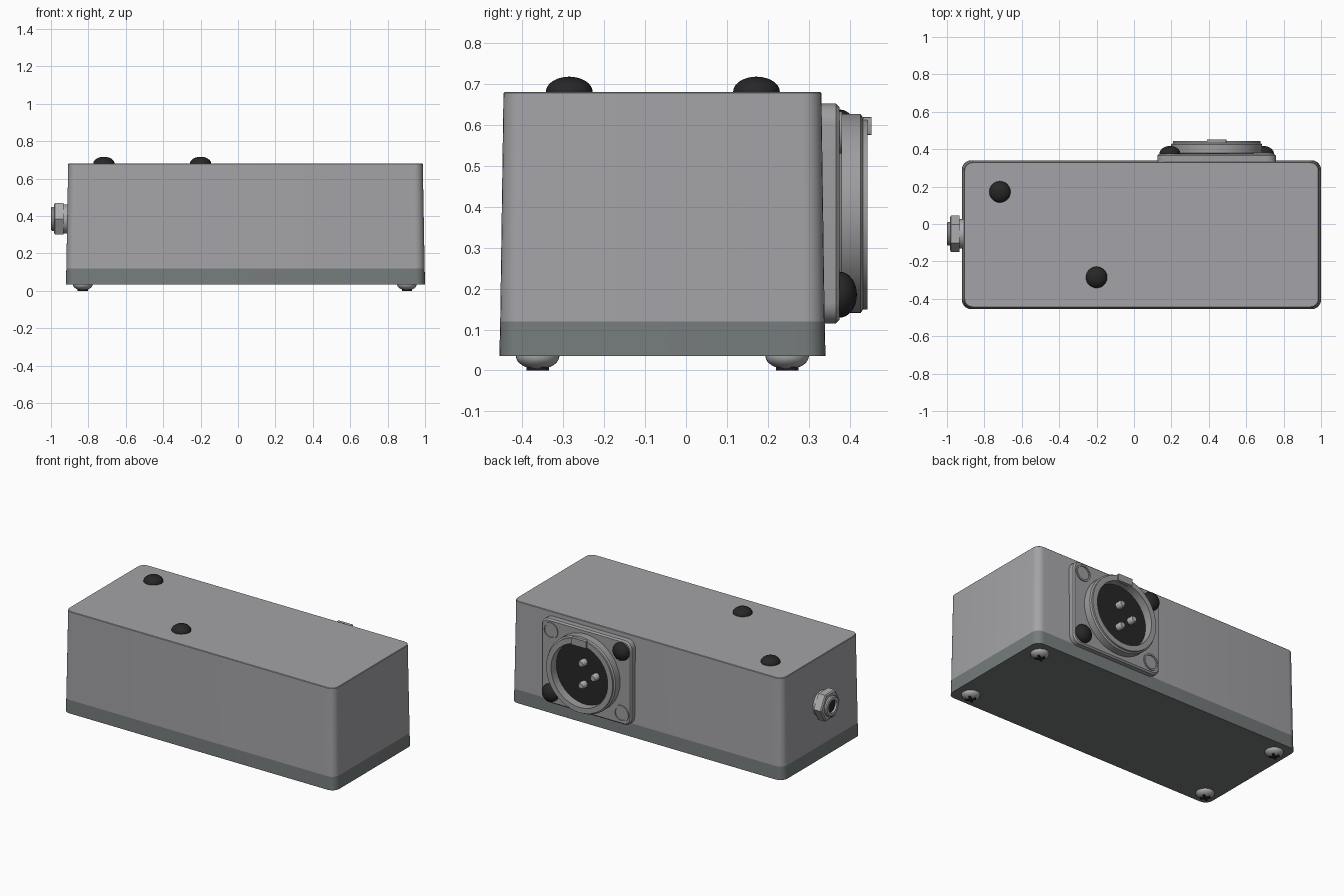
import bpy, bmesh, math
from mathutils import Vector, Matrix

cube = bpy.data.objects.get("Cube")
if cube:
    bpy.data.objects.remove(cube, do_unlink=True)


def material(name, *rgb):
    m = bpy.data.materials.new(name)
    m.use_nodes = True
    m.diffuse_color = (*rgb, 1)
    m.node_tree.nodes["Principled BSDF"].inputs["Base Color"].default_value = (*rgb, 1)
    return m


CASE = material("case grey", 0.37, 0.365, 0.385)
LID = material("lid grey", 0.18, 0.2, 0.2)
METAL = material("connector metal", 0.34, 0.34, 0.35)
NICKEL = material("nickel", 0.42, 0.42, 0.43)
BLACK = material("black", 0.02, 0.02, 0.021)

UP, DOWN = Vector((0, 0, 1)), Vector((0, 0, -1))
BACK, SIDE = Vector((0, 1, 0)), Vector((-1, 0, 0))


def loft(name, rings, mat, origin=(0, 0, 0), axis=UP, closed=False):
    """Skin equal-length point rings; local z points along the axis."""
    bm = bmesh.new()
    loops = [[bm.verts.new(p) for p in ring] for ring in rings]
    pairs = list(zip(loops, loops[1:]))
    if closed:
        pairs.append((loops[-1], loops[0]))
    else:
        bm.faces.new(loops[0])
        bm.faces.new(loops[-1])
    n = len(loops[0])
    for a, b in pairs:
        for i in range(n):
            j = (i + 1) % n
            bm.faces.new((a[i], a[j], b[j], b[i]))
    bmesh.ops.recalc_face_normals(bm, faces=bm.faces)
    mesh = bpy.data.meshes.new(name)
    bm.to_mesh(mesh)
    bm.free()
    mesh.materials.append(mat)
    ob = bpy.data.objects.new(name, mesh)
    bpy.context.collection.objects.link(ob)
    turn = axis.to_track_quat('Z', 'Y') if axis != UP else Matrix.Identity(3).to_quaternion()
    ob.matrix_world = Matrix.Translation(origin) @ turn.to_matrix().to_4x4()
    bpy.ops.object.select_all(action='DESELECT')
    ob.select_set(True)
    bpy.context.view_layer.objects.active = ob
    bpy.ops.object.shade_smooth_by_angle(angle=math.radians(35))
    return ob


def rounded(hx, hy, r, z, steps=6):
    """Rounded rectangle ring."""
    pts = []
    for k, (sx, sy) in enumerate(((1, 1), (-1, 1), (-1, -1), (1, -1))):
        for i in range(steps + 1):
            a = math.pi / 2 * (k + i / steps)
            pts.append((sx * (hx - r) + r * math.cos(a), sy * (hy - r) + r * math.sin(a), z))
    return pts


def turned(name, profile, mat, origin, axis, sides=32, closed=False):
    """Revolve (radius, height) points around the axis."""
    rings = [[(r * math.cos(math.tau * i / sides), r * math.sin(math.tau * i / sides), h)
              for i in range(sides)] for r, h in profile]
    return loft(name, rings, mat, origin, axis, closed)


def dome(name, radius, height, mat, origin, axis):
    arc = [(radius * math.cos(a), height * math.sin(a))
           for a in (math.radians(d) for d in range(0, 89, 11))]
    return turned(name, [(radius, -0.01)] + arc, mat, origin, axis)


# Tapered case and its lid underneath
MID = (0.04, -0.0575, 0)
loft("case", [rounded(0.958, 0.396, 0.05, 0.12), rounded(0.948, 0.388, 0.045, 0.677),
              rounded(0.945, 0.385, 0.042, 0.68)], CASE, MID)
loft("lid", [rounded(0.96, 0.398, 0.05, 0.035), rounded(0.958, 0.396, 0.05, 0.12)], LID, MID)

# Black domes on top
for i, (x, y) in enumerate(((-0.717, 0.172), (-0.2, -0.285))):
    dome(f"top_button_{i + 1}", 0.057, 0.037, BLACK, (x, y, 0.68), UP)

# Lid screws with cross slots
for x in (-0.83, 0.903):
    for y in (-0.362, 0.247):
        dome("lid_screw", 0.053, 0.032, NICKEL, (x, y, 0.035), DOWN)
        for turn in (35, 125):
            slot = loft("screw_slot", [rounded(0.03, 0.007, 0.003, z, 2) for z in (0, 0.008)],
                        BLACK, (x, y, 0))
            slot.rotation_mode = 'XYZ'
            slot.rotation_euler.z = math.radians(turn)

# Side jack: washer, hex nut, hollow collar and dark bore
JACK = (0, -0.052, 0.385)
turned("jack_washer", [(0.078, 0.91), (0.078, 0.936)], NICKEL, JACK, SIDE)
turned("jack_nut", [(0.097, 0.932), (0.097, 0.978), (0.088, 0.984)], NICKEL, JACK, SIDE, sides=6)
turned("jack_collar", [(0.064, 0.97), (0.064, 0.994), (0.058, 1.0), (0.04, 1.0), (0.036, 0.97)],
       NICKEL, JACK, SIDE, closed=True)
turned("jack_bore", [(0.039, 0.975), (0.039, 0.988)], BLACK, JACK, SIDE)

# Connector flange on the back
CX, CZ = 0.442, 0.383
HUB = (CX, 0, CZ)
loft("connector_plate", [rounded(0.317, 0.268, 0.05, 0.32), rounded(0.317, 0.268, 0.05, 0.366),
                         rounded(0.308, 0.259, 0.042, 0.375)], METAL, HUB, BACK)

# Connector shell, insert, pins and key tab
turned("connector_shell", [(0.228, 0.37), (0.243, 0.38), (0.243, 0.426), (0.234, 0.432),
                           (0.234, 0.443), (0.2, 0.443), (0.2, 0.37)],
       METAL, HUB, BACK, sides=48, closed=True)
turned("connector_insert", [(0.201, 0.37), (0.201, 0.39)], BLACK, HUB, BACK, sides=48)
for dx, dz in ((0, 0.07), (0, -0.07), (-0.085, 0)):
    turned("connector_pin", [(0.022, 0.385), (0.022, 0.42), (0.016, 0.43)], NICKEL,
           (CX + dx, 0, CZ + dz), BACK, sides=16)
loft("key_tab", [rounded(0.052, 0.022, 0.004, y, 2) for y in (0.432, 0.453)], METAL,
     (CX, 0, 0.597), BACK)

# Flange screws in two corners, raised seats in the other two
for s in (-1, 1):
    dome("flange_screw", 0.056, 0.042, BLACK, (CX + s * 0.25, 0.375, CZ - s * 0.198), BACK)
    turned("flange_seat", [(0.052, 0.37), (0.052, 0.381), (0.042, 0.381), (0.042, 0.37)], METAL,
           (CX + s * 0.25, 0, CZ + s * 0.198), BACK, closed=True)
